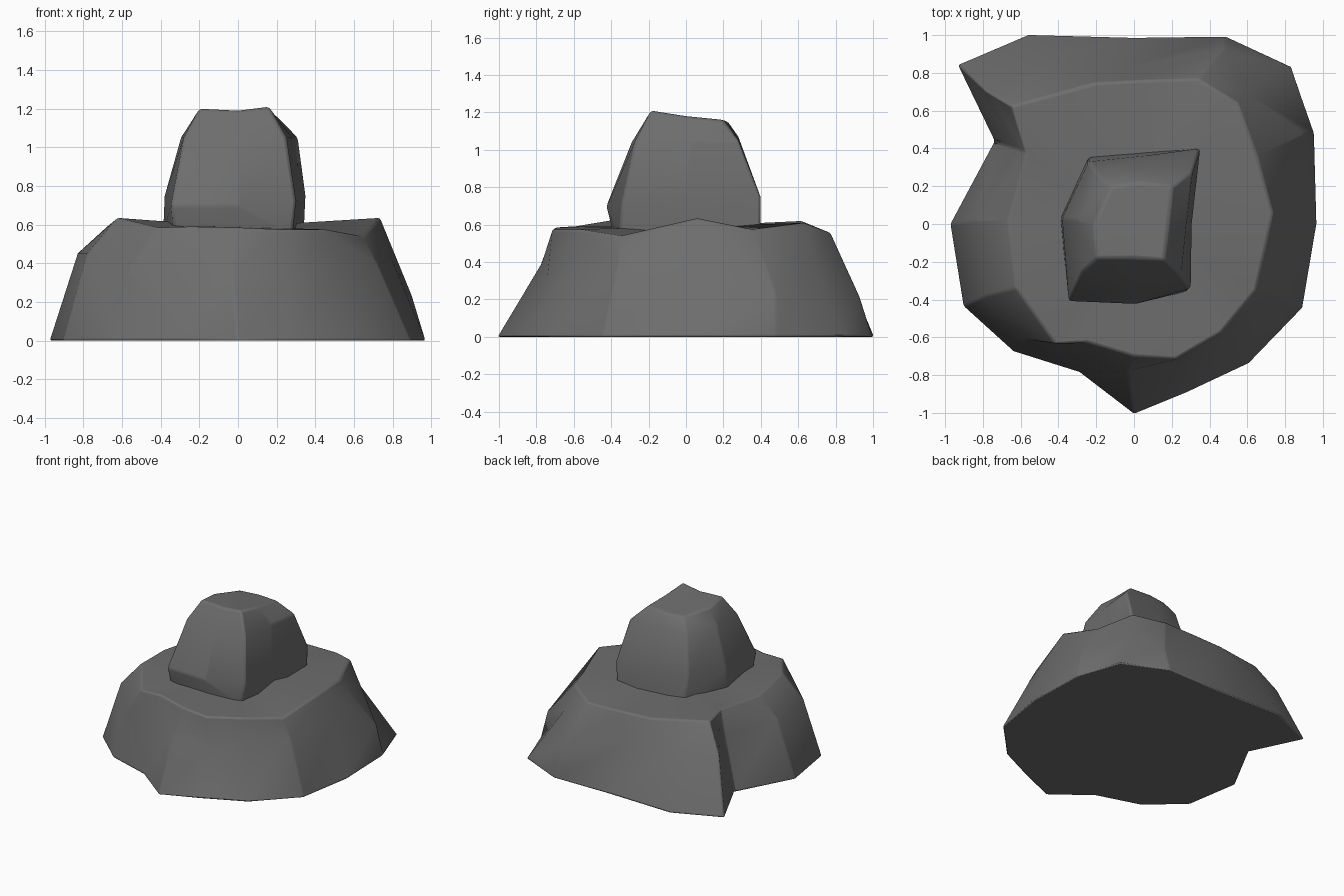
import bpy, bmesh, math

# Dark grey stone
stone = bpy.data.materials.new("dark_stone")
stone.diffuse_color = (.155, .155, .155, 1)


def loft_rock(name, rings, top_center, bevel):
    """Skin stacked outlines into a closed faceted rock."""
    bm = bmesh.new()
    loops = [[bm.verts.new(p) for p in ring] for ring in rings]
    n = len(loops[0])
    for low, high in zip(loops, loops[1:]):
        for i in range(n):
            j = (i + 1) % n
            bm.faces.new((low[i], low[j], high[j], high[i]))
    bm.faces.new(loops[0][::-1])
    tip = bm.verts.new(top_center)
    for i in range(n):
        bm.faces.new((loops[-1][i], loops[-1][(i + 1) % n], tip))
    bmesh.ops.recalc_face_normals(bm, faces=bm.faces)
    mesh = bpy.data.meshes.new(name)
    bm.to_mesh(mesh)
    bm.free()
    mesh.materials.append(stone)
    obj = bpy.data.objects.new(name, mesh)
    bpy.context.collection.objects.link(obj)
    # Slightly worn edges
    mod = obj.modifiers.new("worn_edges", "BEVEL")
    mod.width = bevel
    mod.segments = 2
    mod.limit_method = 'ANGLE'
    mod.angle_limit = math.radians(28)
    bpy.ops.object.select_all(action='DESELECT')
    obj.select_set(True)
    bpy.context.view_layer.objects.active = obj
    bpy.ops.object.shade_smooth_by_angle(angle=math.radians(45))
    return obj


def flat(points, z):
    return [(x, y, z) for x, y in points]


# Wide base rock: ground outline, shoulder, uneven rim
ground = flat([(0, -1.01), (.28, -.895), (.61, -.74), (.895, -.445), (.97, 0),
               (.955, .48), (.835, .835), (.485, .995), (0, .99), (-.56, 1.005),
               (-.935, .845), (-.74, .44), (-.975, 0), (-.905, -.435),
               (-.64, -.675), (-.29, -.785)], 0)
shoulder = [(-.03, -.775, .39), (.255, -.74, .33), (.51, -.59, .38), (.72, -.36, .40),
            (.80, .05, .41), (.90, .48, .23), (.60, .69, .40), (.485, .93, .21),
            (-.05, .825, .37), (-.48, .85, .37), (-.79, .71, .42), (-.62, .40, .42),
            (-.83, .02, .45), (-.78, -.38, .45), (-.56, -.61, .37), (-.23, -.73, .38)]
rim = [(0, -.70, .585), (.22, -.715, .575), (.46, -.575, .575), (.645, -.35, .54),
       (.735, .06, .635), (.65, .36, .575), (.55, .64, .61), (.34, .77, .56),
       (.05, .76, .565), (-.2, .745, .57), (-.645, .625, .62), (-.575, .38, .60),
       (-.665, .02, .60), (-.625, -.34, .635), (-.42, -.635, .585), (-.25, -.625, .59)]
loft_rock("base_rock", [ground, shoulder, rim], (0, 0, .59), .012)

# Smaller boulder sitting on top, undercut along the front foot
foot = flat([(-.33, -.38), (0, -.385), (.28, -.36), (.30, -.02),
             (.34, .4), (.05, .38), (-.24, .36), (-.39, .03)], .54)
belly = [(-.345, -.41, .70), (0, -.425, .70), (.30, -.34, .72), (.305, 0, .73),
         (.35, .4, .75), (.05, .36, .75), (-.24, .33, .75), (-.38, .03, .75)]
upper = [(-.28, -.26, 1.05), (0, -.29, 1.04), (.25, -.27, 1.05), (.28, .03, 1.05),
         (.31, .28, 1.05), (.0, .28, 1.07), (-.19, .26, 1.05), (-.295, .02, 1.05)]
crown = [(-.20, -.18, 1.20), (0, -.18, 1.19), (.16, -.19, 1.21), (.18, 0, 1.18),
         (.20, .20, 1.16), (.03, .22, 1.155), (-.12, .20, 1.155), (-.21, 0, 1.18)]
loft_rock("top_boulder", [foot, belly, upper, crown], (0, 0, 1.18), .015)
